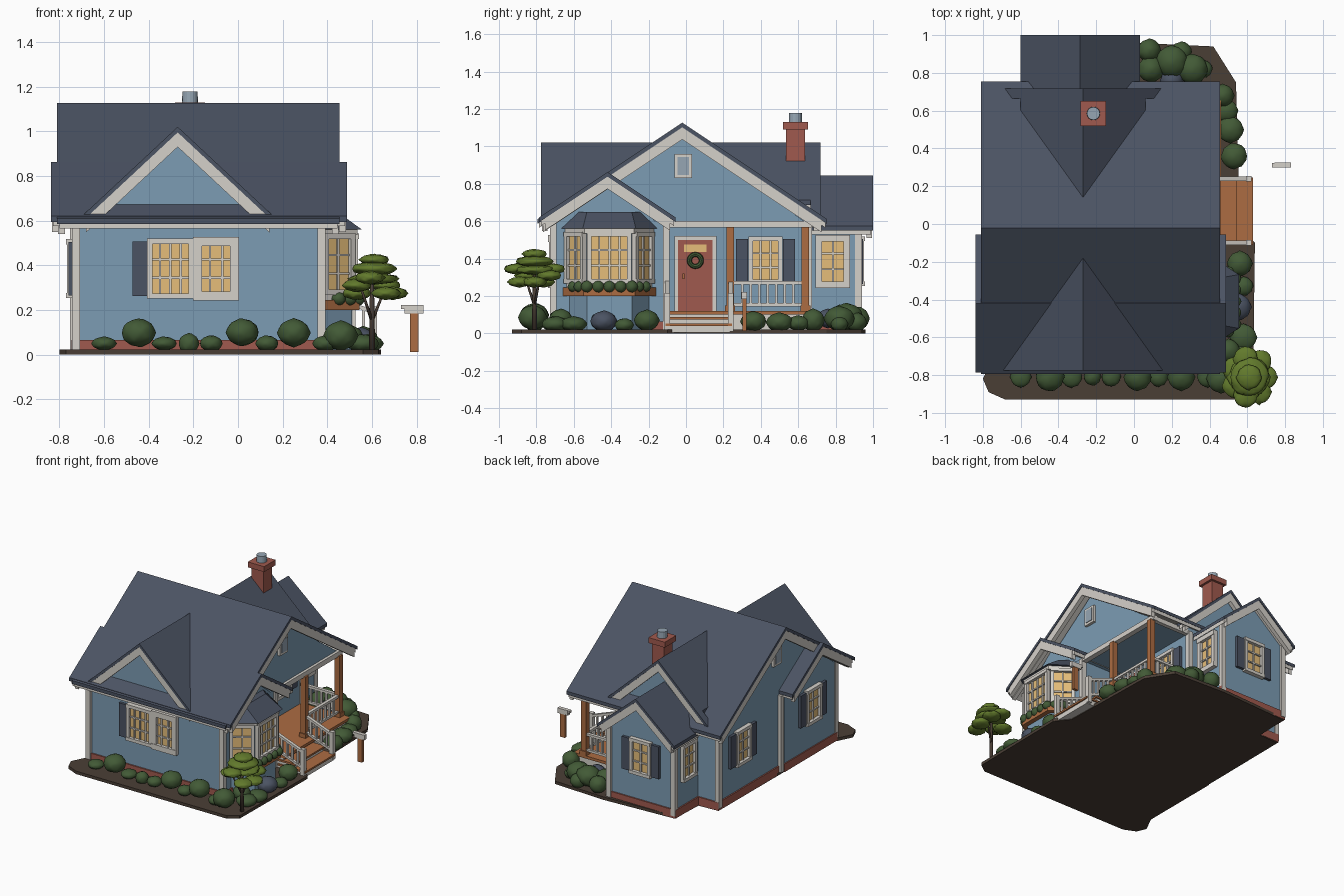
import bpy, bmesh, math, random
from mathutils import Matrix, Vector

random.seed(4)

def colour(name, *rgb):
    m = bpy.data.materials.new(name)
    m.diffuse_color = [((c / 255 + 0.055) / 1.055) ** 2.4 for c in rgb] + [1]
    return m

WALL = colour("blue siding", 124, 156, 180)
ROOF = colour("slate roof", 75, 83, 99)
WHITE = colour("white trim", 213, 209, 202)
BRICK = colour("red brick", 160, 90, 78)
WOOD = colour("warm wood", 172, 108, 66)
BUSH = colour("bush green", 66, 90, 54)
TREE = colour("tree green", 98, 122, 44)
SOIL = colour("dark soil", 74, 62, 53)
GLASS = colour("lit window", 230, 190, 122)
METAL = colour("grey metal", 150, 166, 180)

def finish(name, bm, mats, smooth=False):
    bmesh.ops.recalc_face_normals(bm, faces=bm.faces)
    me = bpy.data.meshes.new(name)
    bm.to_mesh(me)
    bm.free()
    for m in mats:
        me.materials.append(m)
    for p in me.polygons:
        p.use_smooth = smooth
    ob = bpy.data.objects.new(name, me)
    bpy.context.collection.objects.link(ob)
    return ob

def solid(name, items, M=Matrix()):
    """Boxes given as (material, x0, x1, y0, y1, z0, z1), joined and moved by M."""
    bm, mats = bmesh.new(), []
    for mat, x0, x1, y0, y1, z0, z1 in items:
        if mat not in mats:
            mats.append(mat)
        T = Matrix.Translation(((x0 + x1) / 2, (y0 + y1) / 2, (z0 + z1) / 2))
        vs = bmesh.ops.create_cube(bm, size=1, matrix=M @ T @ Matrix.Diagonal((x1 - x0, y1 - y0, z1 - z0, 1)))["verts"]
        for f in {f for v in vs for f in v.link_faces}:
            f.material_index = mats.index(mat)
    return finish(name, bm, mats)

def prism(name, mat, pts, axis, a, b, pts_b=None):
    """Profile swept along an axis from a to b, optionally lofted to a second profile."""
    place = {"x": lambda u, v, w: (w, u, v), "y": lambda u, v, w: (u, w, v), "z": lambda u, v, w: (u, v, w)}[axis]
    bm = bmesh.new()
    A = [bm.verts.new(place(u, v, a)) for u, v in pts]
    B = [bm.verts.new(place(u, v, b)) for u, v in (pts_b or pts)]
    bm.faces.new(A)
    bm.faces.new(B)
    n = len(A)
    for i in range(n):
        bm.faces.new((A[i], A[(i + 1) % n], B[(i + 1) % n], B[i]))
    return finish(name, bm, [mat])

def chevron(name, mat, axis, c, half, top, slope, t0, t1, a, b):
    e = top - half * slope
    prism(name, mat, [(c - half, e - t0), (c, top - t0), (c + half, e - t0),
                      (c + half, e - t1), (c, top - t1), (c - half, e - t1)], axis, a, b)

def gable_roof(name, axis, c, half, top, eave, a, b, ends="ab"):
    s = (top - eave) / half
    chevron(name, ROOF, axis, c, half, top, s, 0, 0.025, a, b)
    chevron(name + "_soffit", WHITE, axis, c, half - 0.01, top - 0.01 * s, s, 0.015, 0.045, a + 0.01, b - 0.01)
    if "a" in ends:
        chevron(name + "_bargeboard_a", WHITE, axis, c, half - 0.03, top, s, 0.024, 0.09, a + 0.005, a + 0.035)
    if "b" in ends:
        chevron(name + "_bargeboard_b", WHITE, axis, c, half - 0.03, top, s, 0.024, 0.09, b - 0.035, b - 0.005)

def window(name, p, deg, w, h, cols=2, rows=3, shutters="", f=0.024):
    """Window facing local -y, centred on p, turned about z."""
    W, H = w / 2, h / 2
    it = [(GLASS, -W, W, -0.008, 0.002, -H, H)]
    it += [(WHITE, s * W - f / 2, s * W + f / 2, -0.028, 0, -H, H) for s in (-1, 1)]
    it += [(WHITE, -W - f / 2, W + f / 2, -0.032, 0, s * H - f / 2, s * H + f / 2) for s in (-1, 1)]
    it += [(WHITE, -W + w * i / cols - 0.005, -W + w * i / cols + 0.005, -0.018, 0, -H, H) for i in range(1, cols)]
    it += [(WHITE, -W, W, -0.018, 0, -H + h * i / rows - 0.005, -H + h * i / rows + 0.005) for i in range(1, rows)]
    for k, s in (("L", -1), ("R", 1)):
        if k in shutters:
            x = s * (W + f / 2 + 0.033)
            it.append((ROOF, x - 0.032, x + 0.032, -0.02, 0, -H, H))
    solid(name, it, Matrix.Translation(p) @ Matrix.Rotation(math.radians(deg), 4, "Z"))

# ground bed under the whole house
prism("ground_bed", SOIL, [(-0.8, -0.82), (-0.77, -0.89), (-0.68, -0.93), (0.56, -0.93), (0.63, -0.88), (0.64, -0.1),
      (0.56, 0.0), (0.54, 0.75), (0.42, 0.94), (0.0, 0.96), (-0.56, 0.93), (-0.57, 0.67), (-0.73, 0.66), (-0.74, -0.7)], "z", 0, 0.022)

# walls and brick footing
solid("house_walls", [(WALL, -0.725, 0.06, -0.705, 0.66, 0.01, 0.6), (WALL, -0.738, 0.38, -0.705, -0.1, 0.01, 0.6),
                      (WALL, -0.56, -0.01, 0.6, 0.925, 0.01, 0.58)])
solid("brick_footing", [(BRICK, -0.735, 0.07, -0.715, 0.67, 0.005, 0.065), (BRICK, -0.746, 0.39, -0.715, -0.09, 0.005, 0.065),
                        (BRICK, -0.57, 0.0, 0.6, 0.935, 0.005, 0.065)])
prism("main_gable_wall", WALL, [(-0.7, 0.58), (0.66, 0.58), (-0.02, 1.06)], "x", -0.725, 0.37)
prism("small_gable_wall", WALL, [(-0.7, 0.58), (-0.14, 0.58), (-0.42, 0.81)], "x", -0.738, 0.38)
prism("cross_gable_wall", WALL, [(-0.68, 0.59), (0.14, 0.59), (-0.27, 0.97)], "y", -0.705, 0.66)
prism("back_gable_wall", WALL, [(-0.56, 0.56), (-0.01, 0.56), (-0.285, 0.79)], "y", 0.6, 0.925)

# corner boards and porch beam
for i, (x, y) in enumerate([(-0.725, -0.71), (0.373, -0.71), (0.373, -0.105), (-0.735, -0.06), (-0.723, 0.65),
                            (-0.55, 0.922), (-0.02, 0.922), (0.055, 0.655)]):
    solid(f"corner_board_{i}", [(WHITE, x - 0.018, x + 0.018, y - 0.018, y + 0.018, 0.02, 0.59)])
solid("porch_beam", [(WHITE, 0.35, 0.39, -0.1, 0.67, 0.565, 0.602), (WHITE, 0.06, 0.38, 0.635, 0.665, 0.565, 0.6)])

# roofs
gable_roof("main_roof", "x", -0.02, 0.775, 1.127, 0.61, -0.81, 0.455)
gable_roof("small_gable_roof", "x", -0.42, 0.365, 0.863, 0.62, -0.838, 0.488)
gable_roof("front_gable_roof", "y", -0.27, 0.44, 1.02, 0.61, -0.775, -0.11, "a")
gable_roof("rear_gable_roof", "y", -0.27, 0.33, 1.02, 0.7125, 0.1, 0.7, "")
gable_roof("rear_gable_overhang", "y", -0.27, 0.44, 1.02, 0.61, 0.665, 0.718, "b")
gable_roof("back_room_roof", "y", -0.285, 0.317, 0.843, 0.575, 0.64, 1.0, "b")

# chimney
solid("chimney", [(BRICK, -0.265, -0.165, 0.535, 0.635, 0.7, 1.1), (BRICK, -0.282, -0.148, 0.518, 0.652, 1.09, 1.13)])
bm = bmesh.new()
bmesh.ops.create_cone(bm, cap_ends=True, segments=16, radius1=0.036, radius2=0.034, depth=0.06,
                      matrix=Matrix.Translation((-0.215, 0.585, 1.148)))
finish("chimney_pot", bm, [METAL])

# windows
window("front_window_left", (-0.303, -0.705, 0.385), 0, 0.185, 0.245, 4, 3, "L")
window("front_window_right", (-0.098, -0.705, 0.385), 0, 0.165, 0.245, 3, 3, "", 0.04)
window("porch_window", (0.06, 0.425, 0.39), 90, 0.16, 0.23, 3, 3, "LR")
window("back_room_east_window", (-0.01, 0.785, 0.385), 90, 0.15, 0.25, 2, 3, "", 0.035)
window("back_room_west_window", (-0.56, 0.785, 0.385), -90, 0.14, 0.25, 2, 3)
window("back_room_window", (-0.285, 0.925, 0.385), 180, 0.15, 0.24, 2, 3, "LR")
window("west_window_rear", (-0.725, 0.385, 0.385), -90, 0.15, 0.24, 2, 3, "LR")
window("west_window_front", (-0.738, -0.42, 0.385), -90, 0.15, 0.24, 2, 3, "LR")
for n, x, d in (("east", 0.37, 90), ("west", -0.725, -90)):
    solid(n + "_gable_vent", [(WHITE, -0.047, 0.047, -0.02, 0, -0.065, 0.065), (METAL, -0.03, 0.03, -0.025, 0, -0.048, 0.048)],
          Matrix.Translation((x, -0.015, 0.895)) @ Matrix.Rotation(math.radians(d), 4, "Z"))

# bay window with hipped roof and flower box
def bay(g, d=0.37):
    return [(d, -0.63 - g), (0.51 + g, -0.53 - g / 2), (0.51 + g, -0.29 + g / 2), (d, -0.19 + g)]
prism("bay_walls", WALL, bay(0), "z", 0.01, 0.56)
prism("bay_trim", WHITE, bay(0.025), "z", 0.535, 0.562)
prism("bay_sill", WHITE, bay(0.015), "z", 0.245, 0.27)
prism("bay_roof", ROOF, bay(0.045), "z", 0.56, 0.65, [(0.37, -0.58), (0.43, -0.53), (0.43, -0.29), (0.37, -0.24)])
window("bay_window_middle", (0.51, -0.41, 0.405), 90, 0.215, 0.25, 4, 3)
ang = math.degrees(math.atan2(0.1, 0.14))
window("bay_window_south", (0.44, -0.58, 0.405), ang, 0.145, 0.25)
window("bay_window_north", (0.44, -0.24, 0.405), 180 - ang, 0.145, 0.25)
prism("flower_box", WOOD, bay(0.035), "z", 0.2, 0.245)

# door
solid("front_door", [(WHITE, -0.112, 0.112, -0.015, 0, -0.005, 0.4), (BRICK, -0.092, 0.092, -0.023, 0, 0, 0.38),
                     (GLASS, -0.06, 0.06, -0.028, 0, 0.315, 0.355), (WOOD, -0.07, -0.058, -0.04, 0, 0.17, 0.2)],
      Matrix.Translation((0.06, 0.05, 0.12)) @ Matrix.Rotation(math.pi / 2, 4, "Z"))
bpy.ops.mesh.primitive_torus_add(location=(0.095, 0.05, 0.39), rotation=(0, math.pi / 2, 0), major_radius=0.032,
                                 minor_radius=0.013, major_segments=20, minor_segments=8)
bpy.context.object.name = "door_wreath"
bpy.context.object.data.materials.append(BUSH)

# porch deck, steps, posts
solid("porch_deck", [(WOOD, 0.05, 0.46, -0.1, 0.665, 0.1, 0.12), (WHITE, 0.06, 0.445, -0.1, 0.655, 0.02, 0.1)])
solid("porch_steps", [b for i in range(2) for b in (
    (WHITE, 0.4, 0.535 + 0.085 * i, -0.1, 0.235, 0.005, 0.075 - 0.035 * i),
    (WOOD, 0.4, 0.545 + 0.085 * i, -0.11, 0.245, 0.075 - 0.035 * i, 0.088 - 0.035 * i))])
for i, y in enumerate((0.236, 0.638)):
    solid(f"porch_post_{i}", [(WOOD, 0.362, 0.402, y - 0.02, y + 0.02, 0.11, 0.57),
                              (WOOD, 0.355, 0.409, y - 0.027, y + 0.027, 0.11, 0.15)])

# railings: a sheared run of rails and balusters from p to q
def railing(name, p, q, h=0.15):
    p, q = Vector(p), Vector(q)
    d = q - p
    L = d.xy.length
    M = Matrix.Translation(p) @ Matrix.Rotation(math.atan2(d.y, d.x), 4, "Z")
    shear = Matrix.Identity(4)
    shear[2][0] = d.z / L
    n = max(3, round(L / 0.045))
    it = [(WHITE, 0, L, -0.012, 0.012, h - 0.018, h), (WHITE, 0, L, -0.01, 0.01, 0.015, 0.032)]
    it += [(WHITE, L * i / n - 0.007, L * i / n + 0.007, -0.007, 0.007, 0.02, h - 0.01) for i in range(1, n)]
    solid(name, it, M @ shear)

railing("porch_railing_front", (0.382, 0.255, 0.13), (0.382, 0.62, 0.13))
railing("porch_railing_side", (0.07, 0.64, 0.13), (0.365, 0.64, 0.13))
for i, y in enumerate((-0.1, 0.24)):
    railing(f"step_railing_{i}", (0.39, y, 0.13), (0.605, y, 0.05))
    solid(f"step_newel_{i}", [(WHITE, 0.592, 0.622, y - 0.015, y + 0.015, 0.01, 0.215)])

# mailbox
solid("mailbox", [(WOOD, 0.77, 0.808, 0.301, 0.323, 0.012, 0.19), (WHITE, 0.745, 0.83, 0.298, 0.326, 0.185, 0.222),
                  (WHITE, 0.73, 0.745, 0.3, 0.324, 0.205, 0.222)])

# shrubs: lumpy smooth blobs
def blobs(name, mat, items, lump=0.07):
    bm = bmesh.new()
    for x, y, z, r, rz in items:
        vs = bmesh.ops.create_icosphere(bm, subdivisions=3, radius=1)["verts"]
        ph = random.uniform(0, 6)
        for v in vs:
            c = v.co
            k = 1 + lump * math.sin(7 * c.x + ph) * math.sin(7 * c.y + ph) * math.cos(6 * c.z)
            v.co = Vector((x + c.x * r * k, y + c.y * r * k, z + c.z * rz * k))
    finish(name, bm, [mat], True)

blobs("front_shrubs", BUSH, [(x, -0.81, max(rz, 0.16 - rz) if rz > 0.05 else 0.05, r, rz) for x, r, rz in (
    (-0.6, 0.055, 0.03), (-0.445, 0.075, 0.062), (-0.33, 0.055, 0.03), (-0.22, 0.045, 0.045), (-0.12, 0.05, 0.035),
    (0.02, 0.072, 0.06), (0.13, 0.05, 0.035), (0.25, 0.072, 0.062), (0.39, 0.055, 0.035))])
blobs("east_shrubs", BUSH, [
    (0.46, -0.82, 0.085, 0.075, 0.065), (0.56, -0.7, 0.05, 0.07, 0.04), (0.58, -0.6, 0.05, 0.07, 0.04), (0.5, -0.67, 0.08, 0.06, 0.05),
    (0.58, -0.33, 0.045, 0.05, 0.035), (0.56, -0.21, 0.07, 0.066, 0.055), (0.53, 0.36, 0.065, 0.068, 0.052), (0.51, 0.5, 0.06, 0.07, 0.05),
    (0.49, 0.6, 0.055, 0.06, 0.04), (0.47, 0.68, 0.07, 0.06, 0.06)])
blobs("blue_shrubs", ROOF, [(0.55, -0.44, 0.065, 0.07, 0.055), (0.2, 0.76, 0.08, 0.06, 0.05)])
blobs("rear_shrubs", BUSH, [(0.08, 0.92, 0.08, 0.06, 0.06), (0.09, 0.82, 0.08, 0.07, 0.07), (0.2, 0.86, 0.09, 0.085, 0.07),
                            (0.31, 0.82, 0.08, 0.08, 0.065), (0.25, 0.91, 0.06, 0.055, 0.05), (0.37, 0.82, 0.05, 0.045, 0.04)])
blobs("flower_box_plants", BUSH, [(0.535, -0.53 + 0.06 * i, 0.25, 0.032, 0.032) for i in range(5)] +
      [(0.45, -0.6, 0.25, 0.032, 0.03), (0.5, -0.57, 0.25, 0.03, 0.03), (0.45, -0.22, 0.25, 0.032, 0.03), (0.5, -0.255, 0.25, 0.03, 0.03)])

# small tree with layered crown
crown = [(0.61, -0.81, 0.425, 0.065, 0.025), (0.61, -0.81, 0.385, 0.1, 0.03), (0.61, -0.81, 0.34, 0.11, 0.025)]
for i in range(7):
    a = i * math.tau / 7
    crown.append((0.61 + 0.085 * math.cos(a), -0.81 + 0.1 * math.sin(a), 0.275 + 0.035 * (i % 3), 0.064, 0.028))
blobs("tree_crown", TREE, crown, 0.14)
bm = bmesh.new()
for dx, dy, r, z0, z1 in ((0, 0, 0.014, 0.01, 0.36), (0.06, 0.03, 0.008, 0.15, 0.3), (-0.05, -0.05, 0.008, 0.15, 0.3)):
    a, b = Vector((0.6, -0.81, z0)), Vector((0.6 + dx, -0.81 + dy, z1))
    M = Matrix.Translation((a + b) / 2) @ (b - a).to_track_quat("Z", "Y").to_matrix().to_4x4()
    bmesh.ops.create_cone(bm, cap_ends=True, segments=8, radius1=r, radius2=r * 0.6, depth=(b - a).length, matrix=M)
finish("tree_trunk", bm, [SOIL], True)
